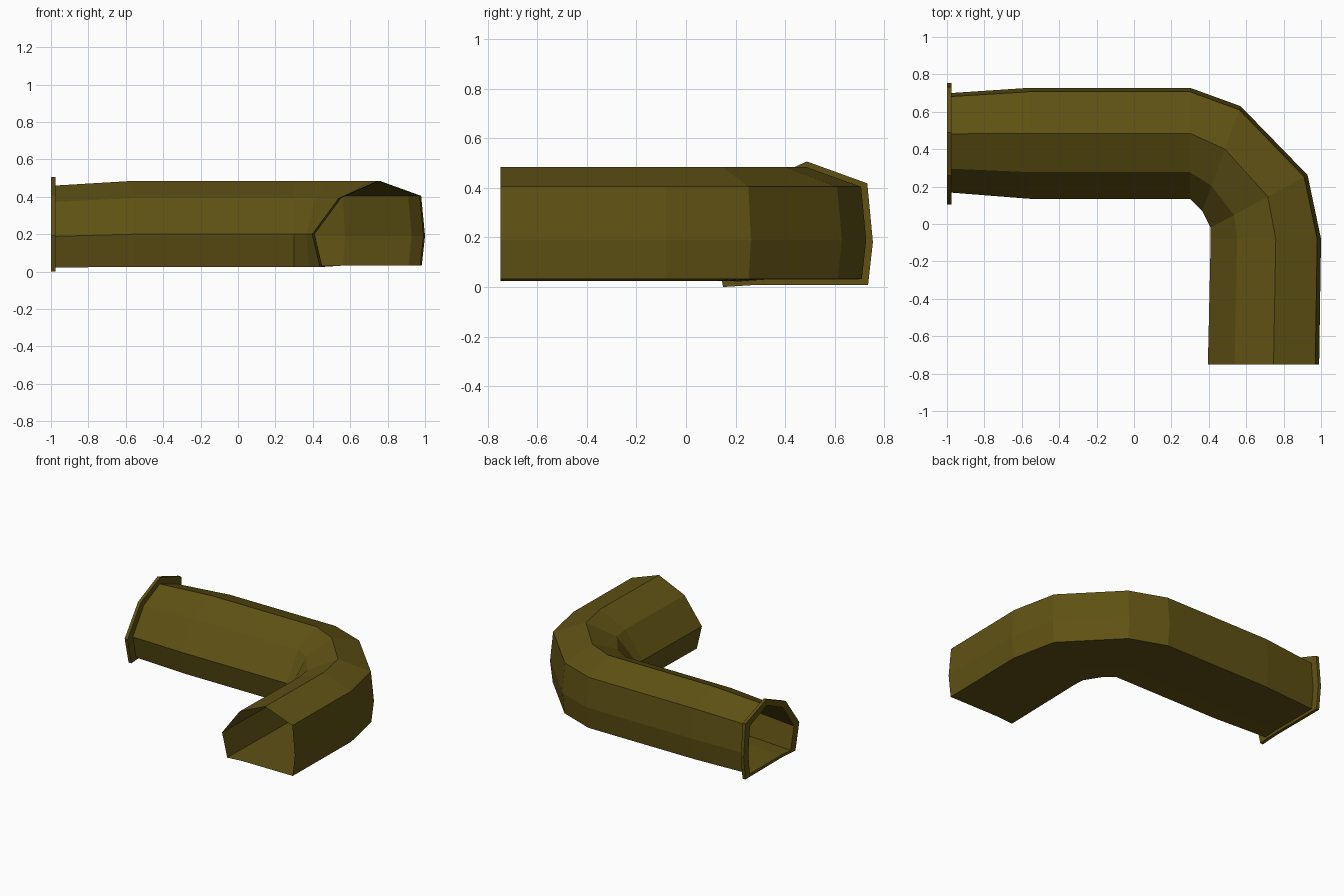
import bpy, bmesh

if "Cube" in bpy.data.objects:
    bpy.data.objects.remove(bpy.data.objects["Cube"])

mat = bpy.data.materials.new("dark olive")
mat.diffuse_color = (0.115, 0.083, 0.007, 1)
mat.use_nodes = True
mat.node_tree.nodes["Principled BSDF"].inputs["Base Color"].default_value = mat.diffuse_color

# Cross-section: (fraction from outer wall to inner wall, height)
PROFILE = [(0.03, 0.033), (0, 0.19), (0.035, 0.405), (0.41, 0.485),
           (0.76, 0.393), (1, 0.2), (0.93, 0.025), (0.72, 0.033)]


def ring(bm, outer, inner, z0=0.025, z1=0.485):
    """One cross-section between two plan points, heights remapped to z0..z1."""
    vs = []
    for t, z in PROFILE:
        h = z0 + (z - 0.025) / 0.46 * (z1 - z0)
        vs.append(bm.verts.new((outer[0] + (inner[0] - outer[0]) * t,
                                outer[1] + (inner[1] - outer[1]) * t, h)))
    return vs


def loft(bm, rings):
    n = len(PROFILE)
    for a, b in zip(rings, rings[1:]):
        for i in range(n):
            j = (i + 1) % n
            bm.faces.new((a[i], b[i], b[j], a[j]))


def finish(bm, name):
    me = bpy.data.meshes.new(name)
    bm.to_mesh(me)
    bm.free()
    me.materials.append(mat)
    ob = bpy.data.objects.new(name, me)
    bpy.context.collection.objects.link(ob)


# Bent open tunnel
bm = bmesh.new()
stations = [((-0.98, 0.70), (-0.98, 0.168), 0.022, 0.46),
            ((-0.56, 0.728), (-0.56, 0.135)),
            ((0.30, 0.728), (0.30, 0.135)),
            ((0.57, 0.63), (0.365, 0.07)),
            ((0.928, 0.262), (0.41, -0.02)),
            ((1.0, -0.08), (0.41, -0.08)),
            ((0.99, -0.75), (0.395, -0.75))]
loft(bm, [ring(bm, *s) for s in stations])
finish(bm, "bent_tunnel")

# Flange around the left mouth: inner edge, front rim, back rim, inner edge
bm = bmesh.new()
small = ((0.70, 0.168), 0.022, 0.46)
large = ((0.755, 0.105), 0.0, 0.507)
loft(bm, [ring(bm, (x, o), (x, i), z0, z1)
          for x, ((o, i), z0, z1) in ((-0.977, small), (-0.977, large),
                                      (-1.0, large), (-1.0, small), (-0.977, small))])
bmesh.ops.remove_doubles(bm, verts=bm.verts, dist=0.0001)
bmesh.ops.recalc_face_normals(bm, faces=bm.faces)
finish(bm, "mouth_flange")
